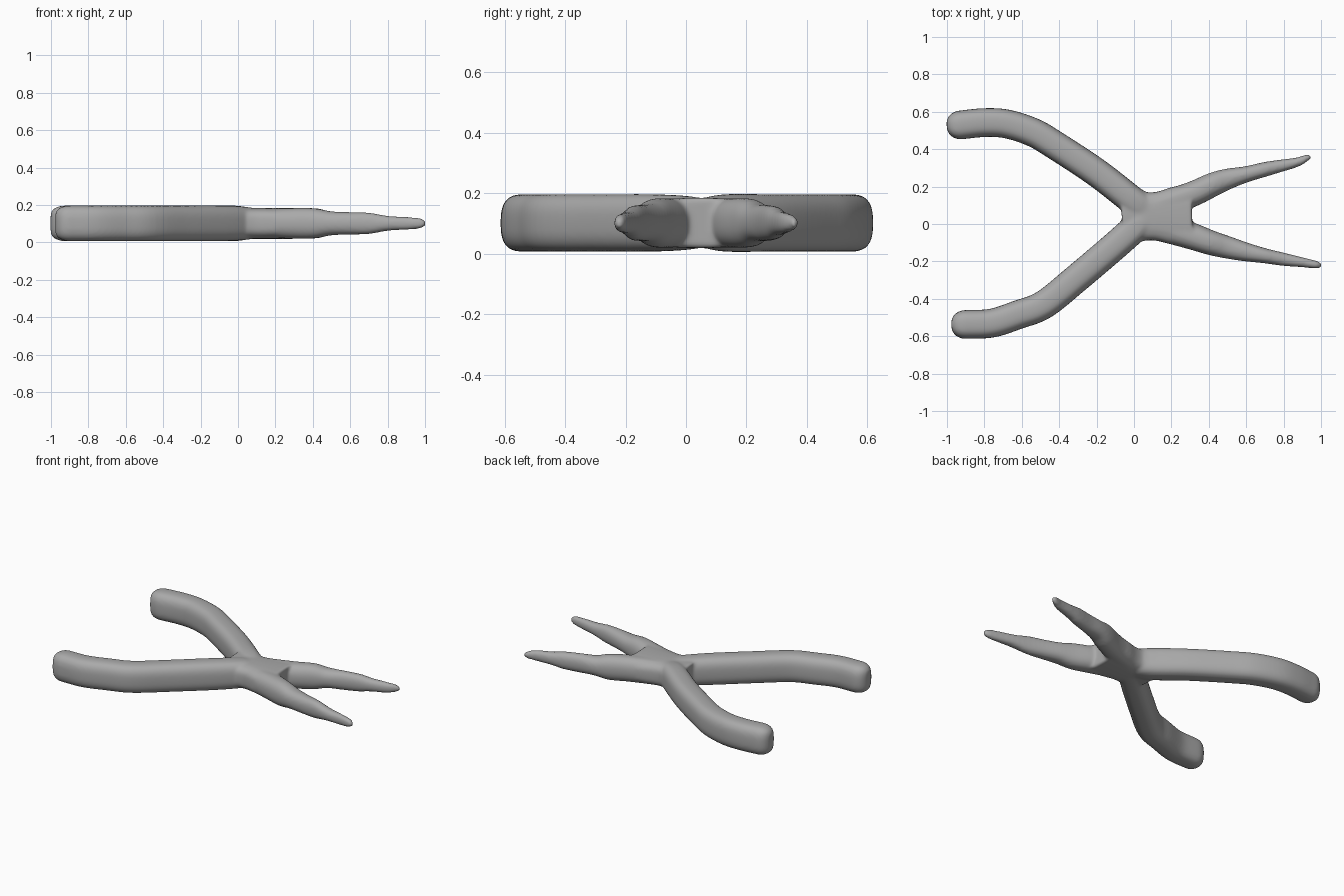
import bpy, bmesh, math
from mathutils import Vector

if "Cube" in bpy.data.objects:
    bpy.data.objects.remove(bpy.data.objects["Cube"])

grey = bpy.data.materials.new("plain grey")
grey.diffuse_color = (0.4, 0.4, 0.4, 1)
grey.use_nodes = True
grey.node_tree.nodes["Principled BSDF"].inputs["Base Color"].default_value = grey.diffuse_color


def spline(rows, steps=6):
    """Catmull-Rom interpolation through rows of numbers."""
    v = [Vector(r) for r in rows]
    v = [v[0] * 2 - v[1]] + v + [v[-1] * 2 - v[-2]]
    out = []
    for i in range(1, len(v) - 2):
        a, b, c, d = v[i - 1:i + 3]
        for s in range(steps):
            t = s / steps
            out.append(0.5 * (2 * b + (c - a) * t + (2 * a - 5 * b + 4 * c - d) * t * t
                              + (3 * b - a - 3 * c + d) * t ** 3))
    return out + [v[-2]]


def sweep(bm, rows, power, cap=0.0, n=32):
    """Sweep a rounded-square section; rows are x, y, half width, half height.
    The first end is rounded over the length cap."""
    path = spline([Vector(r).to_tuple() for r in rows])
    if cap:
        p0 = path[0]
        back = Vector((p0[0] - path[1][0], p0[1] - path[1][1])).normalized()
        ends = []
        for k in range(8, 0, -1):
            a = math.radians(k * 10.5)
            q, s = back * cap * math.sin(a), math.cos(a) ** 0.8
            inset = 0.055 * (1 - s)
            ends.append(Vector((p0[0] + q.x, p0[1] + q.y, p0[2] * max(s, 0.2), p0[3] - inset)))
        path = ends + path
    rings = []
    for i, p in enumerate(path):
        a, b = path[max(i - 1, 0)], path[min(i + 1, len(path) - 1)]
        side = Vector((a[1] - b[1], b[0] - a[0])).normalized()
        ring = []
        for k in range(n):
            t = 2 * math.pi * k / n
            c, s = math.cos(t), math.sin(t)
            u = math.copysign(abs(c) ** (2 / power), c) * p[2]
            w = math.copysign(abs(s) ** (2 / power), s) * p[3]
            ring.append(bm.verts.new((p[0] + side.x * u, p[1] + side.y * u, 0.102 + w)))
        rings.append(ring)
    for r, q in zip(rings, rings[1:]):
        for k in range(n):
            bm.faces.new((r[k], r[(k + 1) % n], q[(k + 1) % n], q[k]))
    bm.faces.new(rings[0][::-1])
    bm.faces.new(rings[-1])


bm = bmesh.new()
# handles: curved grips running into the pivot
upper = [(-0.925, 0.53), (-0.8, 0.542), (-0.68, 0.535), (-0.54, 0.49),
         (-0.42, 0.42), (-0.2, 0.275), (-0.02, 0.135), (0.08, 0.06)]
lower = [(-0.9, -0.537), (-0.76, -0.53), (-0.62, -0.485), (-0.48, -0.43),
         (-0.3, -0.285), (-0.1, -0.115), (0.03, 0.0), (0.1, 0.05)]
for line in (upper, lower):
    sweep(bm, [(x, y, 0.077, 0.095 - 0.02 * max(0, x) / 0.1) for x, y in line], 2.8, cap=0.077)

# jaws: tapering, slightly stepped prongs
sweep(bm, [(0.1, 0.09, 0.07, 0.08), (0.3, 0.155, 0.068, 0.082), (0.42, 0.21, 0.064, 0.08),
           (0.5, 0.24, 0.056, 0.062), (0.6, 0.266, 0.043, 0.06), (0.7, 0.292, 0.039, 0.055),
           (0.77, 0.308, 0.034, 0.042), (0.87, 0.33, 0.025, 0.034), (0.92, 0.352, 0.018, 0.025),
           (0.945, 0.362, 0.009, 0.012)], 2.3)
sweep(bm, [(0.1, 0.0, 0.08, 0.075), (0.3, -0.062, 0.072, 0.082), (0.41, -0.1, 0.066, 0.08),
           (0.5, -0.125, 0.06, 0.064), (0.6, -0.15, 0.05, 0.06), (0.7, -0.17, 0.04, 0.057),
           (0.8, -0.189, 0.035, 0.04), (0.9, -0.205, 0.026, 0.034), (0.97, -0.217, 0.021, 0.028),
           (1.002, -0.222, 0.012, 0.014)], 2.3)

# pivot: broad web joining the four arms
hub = [(-0.065, -0.14, 0.22), (0, -0.11, 0.2), (0.06, -0.09, 0.172), (0.12, -0.09, 0.172),
       (0.2, -0.11, 0.195), (0.31, -0.125, 0.22)]
sweep(bm, [(x, (a + b) / 2, (b - a) / 2, 0.083) for x, a, b in hub], 3.2)

bmesh.ops.recalc_face_normals(bm, faces=bm.faces)
mesh = bpy.data.meshes.new("pliers")
bm.to_mesh(mesh)
bm.free()
pliers = bpy.data.objects.new("pliers", mesh)
bpy.context.collection.objects.link(pliers)
mesh.materials.append(grey)

# fuse all parts into one soft skin
fuse = pliers.modifiers.new("fuse", 'REMESH')
fuse.mode = 'VOXEL'
fuse.voxel_size = 0.009
fuse.use_smooth_shade = True
soften = pliers.modifiers.new("soften", 'SMOOTH')
soften.factor = 0.5
soften.iterations = 8
